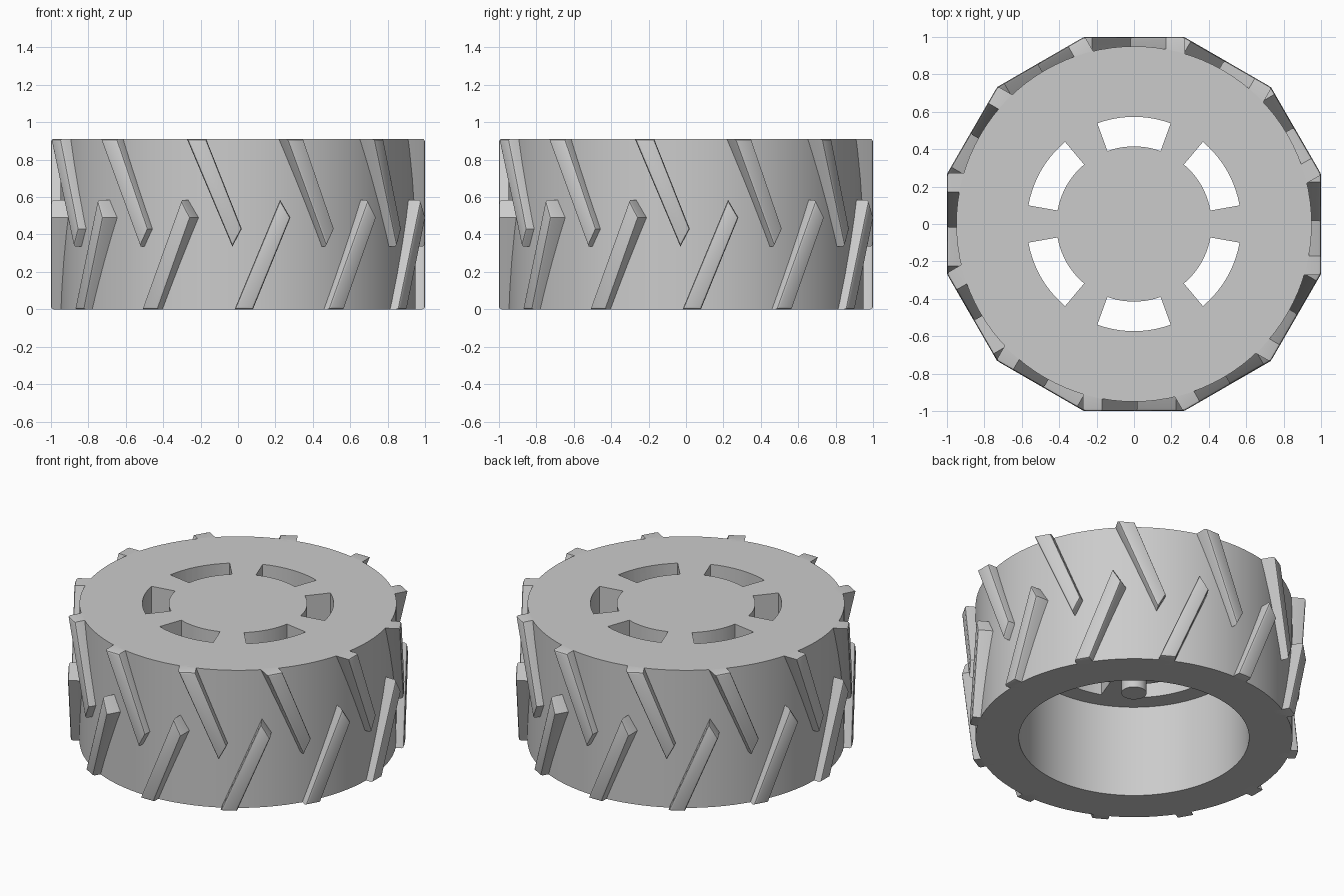
import bpy
import bmesh
from math import cos, sin, radians, pi
from mathutils import Matrix, Vector

cube = bpy.data.objects.get("Cube")
if cube:
    bpy.data.objects.remove(cube, do_unlink=True)

HEIGHT, RADIUS, BORE, CEILING = 0.91, 0.95, 0.69, 0.61
TREADS, SLOTS = 12, 6

grey = bpy.data.materials.new("plain grey")
grey.use_nodes = True
grey.diffuse_color = (0.6, 0.6, 0.6, 1)
grey.node_tree.nodes["Principled BSDF"].inputs["Base Color"].default_value = (0.6, 0.6, 0.6, 1)


def make_object(name, bm, smooth=True):
    bmesh.ops.recalc_face_normals(bm, faces=bm.faces)
    mesh = bpy.data.meshes.new(name)
    bm.to_mesh(mesh)
    bm.free()
    mesh.materials.append(grey)
    obj = bpy.data.objects.new(name, mesh)
    bpy.context.collection.objects.link(obj)
    if smooth:
        shade(obj)
    return obj


def shade(obj):
    bpy.ops.object.select_all(action="DESELECT")
    obj.select_set(True)
    bpy.context.view_layer.objects.active = obj
    bpy.ops.object.shade_smooth_by_angle(angle=radians(30))


def prism(bm, outline, offset):
    """Extrude a flat outline along an offset; returns the far cap."""
    face = bm.faces.new([bm.verts.new(p) for p in outline])
    moved = bmesh.ops.extrude_face_region(bm, geom=[face], use_keep_orig=True)["geom"]
    bmesh.ops.translate(bm, vec=offset, verts=[g for g in moved if isinstance(g, bmesh.types.BMVert)])
    return next(g for g in moved if isinstance(g, bmesh.types.BMFace))


# Wheel body: a cup profile turned around the axle
bm = bmesh.new()
profile = [(0, CEILING), (BORE, CEILING), (BORE, 0), (RADIUS, 0), (RADIUS, HEIGHT), (0, HEIGHT)]
points = [bm.verts.new((r, 0, z)) for r, z in profile]
edges = [bm.edges.new(pair) for pair in zip(points, points[1:])]
bmesh.ops.spin(bm, geom=points + edges, axis=(0, 0, 1), cent=(0, 0, 0), angle=2 * pi, steps=96)
bmesh.ops.remove_doubles(bm, verts=bm.verts, dist=0.0001)
wheel = make_object("wheel_body", bm, smooth=False)

# Curved slots cut through the top disc
bm = bmesh.new()
for i in range(SLOTS):
    middle = 30 + i * 360 / SLOTS
    sweep = [radians(middle + a) for a in range(-20, 21, 4)]
    outline = [(0.573 * cos(a), 0.573 * sin(a), 0.5) for a in sweep]
    outline += [(0.415 * cos(a), 0.415 * sin(a), 0.5) for a in reversed(sweep)]
    prism(bm, outline, Vector((0, 0, 0.5)))
cutter = make_object("slot_cutter", bm, smooth=False)
cutter.hide_render = True
cut = wheel.modifiers.new("slots", "BOOLEAN")
cut.operation, cut.solver, cut.object = "DIFFERENCE", "EXACT", cutter
bpy.context.view_layer.objects.active = wheel
wheel.select_set(True)
bpy.ops.object.modifier_apply(modifier=cut.name)
bpy.data.objects.remove(cutter, do_unlink=True)
shade(wheel)

# Axle stub hanging below the disc
bm = bmesh.new()
bmesh.ops.create_cone(bm, cap_ends=True, segments=24, radius1=0.076, radius2=0.076, depth=0.32,
                      matrix=Matrix.Translation((0, 0, 0.47)))
make_object("axle_stub", bm)


# Slanted tread bars, upper and lower rows, each with softened outer edges
def tread_row(name, outline):
    bm = bmesh.new()
    for i in range(TREADS):
        bar = bmesh.new()
        cap = prism(bar, [(x, -0.89, z) for x, z in outline], Vector((0, -0.11, 0)))
        bmesh.ops.bevel(bar, geom=list(cap.edges), offset=0.014, segments=2, affect="EDGES", profile=0.5)
        bar.transform(Matrix.Rotation(2 * pi * i / TREADS, 4, "Z"))
        part = bpy.data.meshes.new("bar")
        bar.to_mesh(part)
        bar.free()
        bm.from_mesh(part)
        bpy.data.meshes.remove(part)
    make_object(name, bm)


tread_row("upper_treads", [(-0.273, HEIGHT), (-0.17, HEIGHT), (0.02, 0.43), (-0.03, 0.335)])
tread_row("lower_treads", [(-0.018, 0), (0.08, 0), (0.28, 0.49), (0.225, 0.585)])
